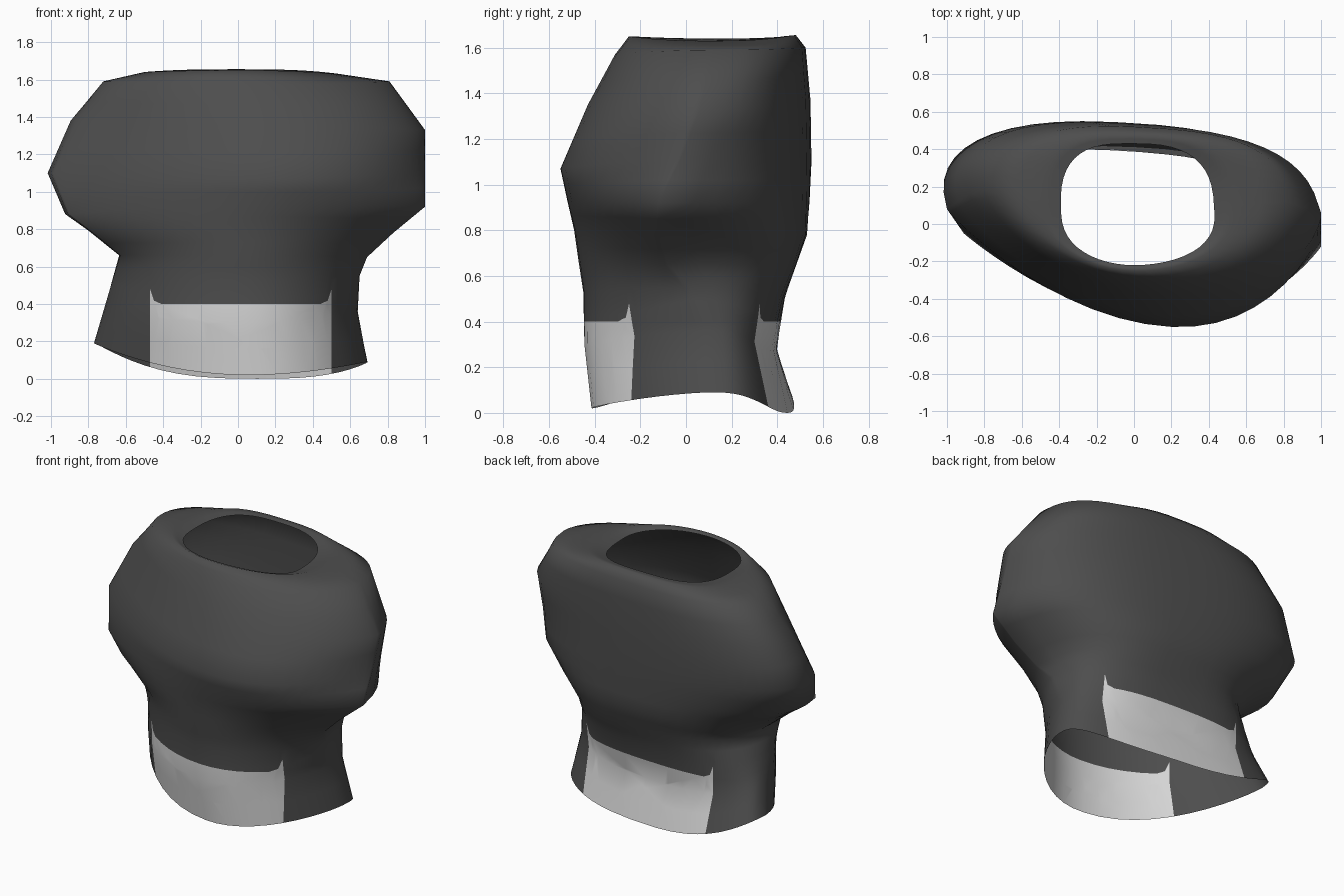
import bpy, bmesh, math

if "Cube" in bpy.data.objects:
    bpy.data.objects.remove(bpy.data.objects["Cube"])

def material(name, v):
    m = bpy.data.materials.new(name)
    m.diffuse_color = (v, v, v, 1)
    m.use_nodes = True
    m.node_tree.nodes["Principled BSDF"].inputs["Base Color"].default_value = m.diffuse_color
    return m

# Cross-sections from hem to neck: left, right, front and back points
RINGS = [
    ((-.77, .28, .19), (.69, .11, .09), (.05, -.41, .02), (.10, .445, .00)),
    ((-.72, .20, .36), (.64, .10, .36), (.03, -.445, .30), (.03, .385, .27)),
    ((-.67, .06, .53), (.65, .02, .55), (.05, -.45, .53), (.00, .43, .50)),
    ((-.63, -.09, .66), (.69, -.08, .65), (.08, -.47, .66), (.00, .48, .64)),
    ((-.79, -.10, .79), (.83, -.12, .78), (.10, -.49, .80), (-.05, .53, .78)),
    ((-.91, -.05, .88), (1.0, -.12, .92), (.15, -.52, .93), (-.10, .54, .93)),
    ((-1.0, .08, 1.1), (1.0, -.02, 1.12), (.20, -.55, 1.07), (-.10, .545, 1.1)),
    ((-.88, .16, 1.38), (1.0, .06, 1.33), (.15, -.43, 1.35), (-.10, .54, 1.37)),
    ((-.72, .20, 1.59), (.81, .12, 1.59), (.05, -.31, 1.57), (.00, .52, 1.6)),
    ((-.50, .13, 1.64), (.54, .10, 1.63), (.00, -.25, 1.65), (.00, .48, 1.655)),
    ((-.39, .06, 1.63), (.43, .06, 1.61), (.00, -.22, 1.64), (-.03, .43, 1.65)),
]
# Fullness of the front half: 1 is a parabola meeting the side at an edge
FRONT = [1.5, 1.6, 1.45, 1.15, 1.05, 1.05, 1.15, 1.4, 1.8, 2.2, 2.4]
N = 48

def ring_point(i, t):
    left, right, front, back = RINGS[i]
    c, s = math.cos(t), math.sin(t)
    side = right if c > 0 else left
    face = back if s > 0 else front
    if s > 0:
        p = q = 2.9 if c > 0 else 2.3 if 4 <= i <= 8 else 2.8
    else:
        p, q = 2, FRONT[i]
    u, v = abs(c) ** (2 / p), abs(s) ** (2 / q)
    cx, cy = (front[0] + back[0]) / 2, (left[1] + right[1]) / 2
    return (cx + u * (side[0] - cx) + v * (face[0] - cx),
            cy + u * (side[1] - cy) + v * (face[1] - cy),
            c * c * side[2] + s * s * face[2])

# Open shirt shell, lofted through the rings with one row between each pair
bm = bmesh.new()
loops = []
for i in range(2 * len(RINGS) - 1):
    row = []
    for k in range(N):
        t = 2 * math.pi * k / N
        p, q = ring_point(i // 2, t), ring_point((i + 1) // 2, t)
        row.append(bm.verts.new([(a + b) / 2 for a, b in zip(p, q)]))
    loops.append(row)
for a, b in zip(loops, loops[1:]):
    for k in range(N):
        j = (k + 1) % N
        bm.faces.new((a[k], a[j], b[j], b[k]))
for f in bm.faces:
    f.smooth = True

# Cut the outline of the light waist panels, with raised corner tips
MID, HALF, TOP = .015, .485, .40
def cut(co, no):
    low = [f for f in bm.faces if min(v.co.z for v in f.verts) < .5]
    geom = set(low)
    for f in low:
        geom.update(f.edges)
        geom.update(f.verts)
    bmesh.ops.bisect_plane(bm, geom=list(geom), plane_co=co, plane_no=no, dist=1e-4)

cut((0, 0, TOP), (0, 0, 1))
for s in (-1, 1):
    cut((MID + s * HALF, 0, 0), (1, 0, 0))
    cut((MID + s * .425, 0, TOP), (-s * .02, 0, .045))
    cut((MID + s * .465, 0, TOP + .02), (-s * .06, 0, .02))

def in_panel(p):
    d = abs(p.x - MID)
    return d < HALF and p.z < TOP + max(0, (d - .425) * .444, .02 + (d - .465) * 3)

for f in bm.faces:
    f.material_index = 1 if in_panel(f.calc_center_median()) else 0
bmesh.ops.recalc_face_normals(bm, faces=bm.faces[:])

me = bpy.data.meshes.new("shirt")
bm.to_mesh(me)
bm.free()
me.materials.append(material("dark grey", .075))
me.materials.append(material("light grey", .68))
ob = bpy.data.objects.new("shirt", me)
bpy.context.collection.objects.link(ob)
